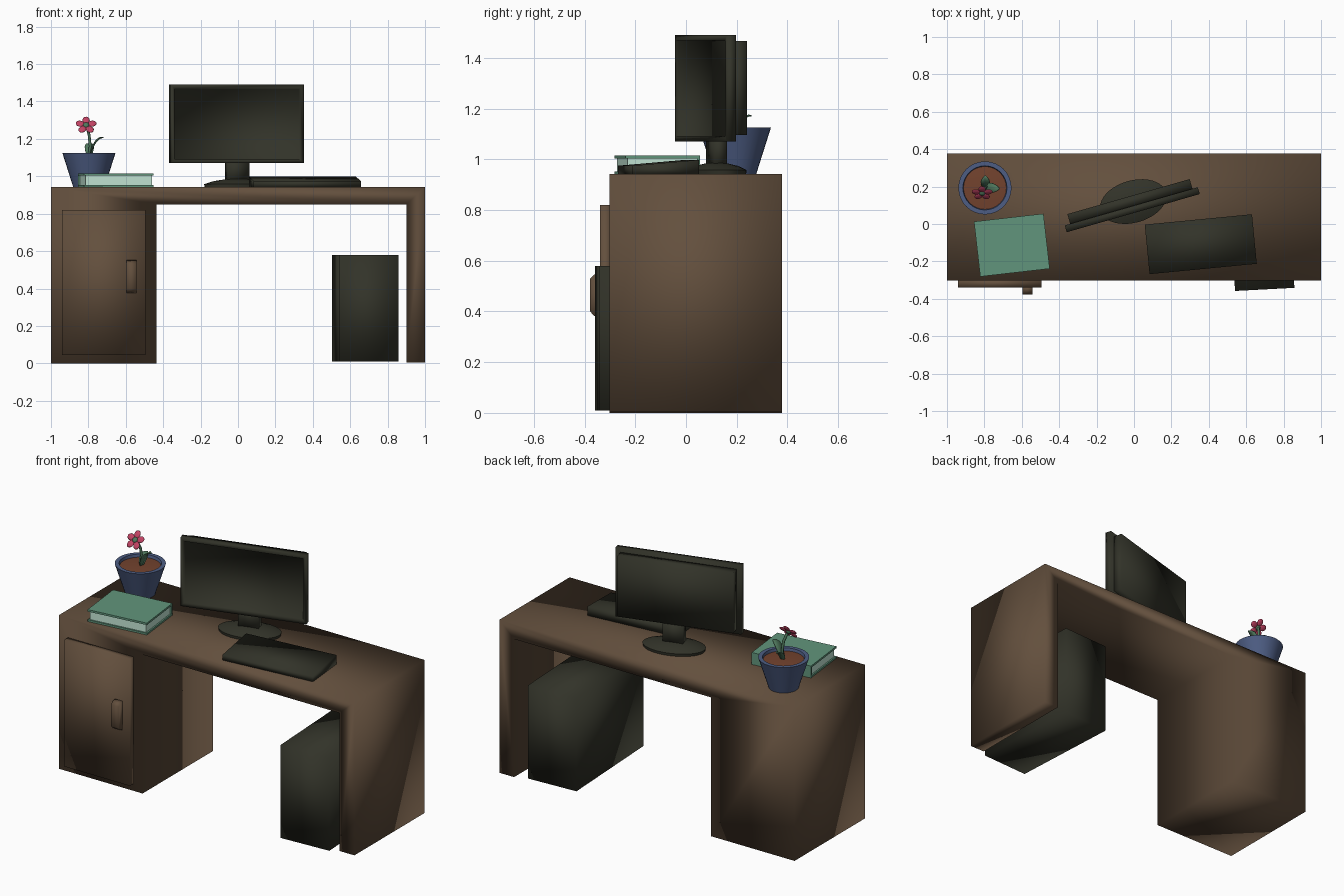
import bpy, bmesh, math
from mathutils import Matrix, Vector

if "Cube" in bpy.data.objects:
    bpy.data.objects.remove(bpy.data.objects["Cube"])


def material(name, *rgb):
    m = bpy.data.materials.new(name)
    m.diffuse_color = (*rgb, 1)
    m.use_nodes = True
    m.node_tree.nodes["Principled BSDF"].inputs["Base Color"].default_value = m.diffuse_color
    return m


WOOD = material("brown_wood", 0.125, 0.079, 0.047)
DARK = material("dark_plastic", 0.032, 0.033, 0.022)
BOOK = material("book_green", 0.12, 0.30, 0.20)
PAGE = material("page_white", 0.55, 0.80, 0.67)
POT = material("pot_blue", 0.075, 0.11, 0.23)
SOIL = material("soil_brown", 0.17, 0.055, 0.027)
LEAF = material("leaf_green", 0.08, 0.19, 0.11)
PINK = material("petal_pink", 0.53, 0.055, 0.125)


def finish(name, bm, mat, frame=Matrix(), smooth=True):
    bmesh.ops.recalc_face_normals(bm, faces=bm.faces)
    me = bpy.data.meshes.new(name)
    bm.to_mesh(me)
    bm.free()
    me.transform(frame)
    me.materials.append(mat)
    for p in me.polygons:
        p.use_smooth = smooth
    ob = bpy.data.objects.new(name, me)
    bpy.context.collection.objects.link(ob)
    return ob


def sharpen(ob, angle=40):
    bpy.ops.object.select_all(action='DESELECT')
    ob.select_set(True)
    bpy.context.view_layer.objects.active = ob
    bpy.ops.object.shade_smooth_by_angle(angle=math.radians(angle))


def prism(name, outline, axis, lo, hi, mat, frame=Matrix(), smooth=True):
    """Extrude a 2D outline along x or y (outline is in the other two axes)."""
    bm = bmesh.new()
    def at(p, d):
        return (d, p[0], p[1]) if axis == 'x' else (p[0], d, p[1])
    a = [bm.verts.new(at(p, lo)) for p in outline]
    b = [bm.verts.new(at(p, hi)) for p in outline]
    bm.faces.new(a)
    bm.faces.new(b[::-1])
    for i in range(len(a)):
        j = (i + 1) % len(a)
        bm.faces.new((a[i], a[j], b[j], b[i]))
    return finish(name, bm, mat, frame, smooth)


def box(name, x, y, z, mat, frame=Matrix(), smooth=True):
    outline = [(x[0], z[0]), (x[1], z[0]), (x[1], z[1]), (x[0], z[1])]
    return prism(name, outline, 'y', y[0], y[1], mat, frame, smooth)


def lathe(name, profile, mat, frame=Matrix(), n=32):
    """Spin (radius, z) points round z; radius 0 makes a pole."""
    bm = bmesh.new()
    rings = []
    for r, z in profile:
        count = n if r > 0 else 1
        rings.append([bm.verts.new((r * math.cos(2 * math.pi * i / n),
                                    r * math.sin(2 * math.pi * i / n), z)) for i in range(count)])
    for a, b in zip(rings, rings[1:]):
        for i in range(n):
            j = (i + 1) % n
            quad = [a[i % len(a)], a[j % len(a)], b[j % len(b)], b[i % len(b)]]
            bm.faces.new(list(dict.fromkeys(quad)))
    ob = finish(name, bm, mat, frame)
    sharpen(ob)
    return ob


def place(x, y, z, deg):
    return Matrix.Translation((x, y, z)) @ Matrix.Rotation(math.radians(deg), 4, 'Z')


# Desk body: cabinet, top and right leg in one profile
prism("desk_body", [(-1, 0), (-0.435, 0), (-0.435, 0.85), (0.9, 0.85), (0.9, 0.005),
                    (1, 0.005), (1, 0.942), (-1, 0.942)], 'y', -0.302, 0.378, WOOD)
box("cabinet_door", (-0.94, -0.495), (-0.34, -0.295), (0.045, 0.82), WOOD)

# Door handle, tapering outwards
prism("door_handle", [(-0.335, 0.374), (-0.362, 0.382), (-0.378, 0.40), (-0.378, 0.53),
                      (-0.362, 0.545), (-0.335, 0.553)], 'x', -0.596, -0.543, WOOD)

# Computer tower under the desk
box("computer_tower", (0, 0.318), (0, 0.70), (0, 0.57), DARK, place(0.54, -0.358, 0.01, 3))

# Monitor: front panel with a recessed screen, back shell, neck and base
mon = place(-0.004, 0.058, 0, 16)
bm = bmesh.new()
bmesh.ops.create_cube(bm, size=1, matrix=Matrix.Translation((0, 0.019, 1.28))
                      @ Matrix.Diagonal((0.74, 0.038, 0.42, 1)))
bm.normal_update()
front = [f for f in bm.faces if f.normal.y < -0.9]
bmesh.ops.inset_region(bm, faces=front, thickness=0.03)
ret = bmesh.ops.inset_region(bm, faces=front, thickness=0.002, depth=-0.012)
finish("monitor_panel", bm, DARK, mon)
box("monitor_back", (-0.34, 0.34), (0.036, 0.092), (1.097, 1.467), DARK, mon)
stand = place(-0.004, 0.12, 0, 16)
box("monitor_neck", (-0.06, 0.06), (-0.026, 0.026), (0.96, 1.11), DARK, stand)
lathe("monitor_base", [(0, 0.941), (0.178, 0.941), (0.182, 0.958), (0.13, 0.974), (0.06, 0.985), (0, 0.987)],
      DARK, stand @ Matrix.Diagonal((1, 0.62, 1, 1)), 40)

# Keyboard wedge, higher at the back
prism("keyboard", [(-0.133, 0.942), (0.133, 0.942), (0.133, 0.998), (-0.133, 0.975)],
      'x', -0.288, 0.288, DARK, place(0.357, -0.108, 0, 5.5))

# Book: covers and spine round a block of pages
book = place(-0.653, -0.113, 0, 6.5)
for part, z in (("lower", (0.942, 0.953)), ("upper", (1.003, 1.015))):
    box("book_cover_" + part, (-0.187, 0.187), (-0.148, 0.148), z, BOOK, book, False)
box("book_spine", (-0.187, 0.187), (0.137, 0.148), (0.952, 1.004), BOOK, book, False)
box("book_pages", (-0.178, 0.178), (-0.139, 0.138), (0.952, 1.004), PAGE, book, False)

# Flower pot and soil
pot = Matrix.Translation((-0.797, 0.193, 0))
lathe("flower_pot", [(0, 0.942), (0.084, 0.942), (0.142, 1.125), (0.118, 1.125), (0.112, 1.095), (0, 1.095)], POT, pot)
lathe("soil", [(0.114, 1.09), (0.116, 1.108), (0.06, 1.113), (0, 1.114)], SOIL, pot)

# Stem: bevelled curve up to the flower
head = Vector((-0.812, 0.165, 1.273))
cu = bpy.data.curves.new("stem", 'CURVE')
cu.dimensions = '3D'
cu.bevel_depth = 0.008
cu.bevel_resolution = 2
cu.use_fill_caps = True
sp = cu.splines.new('POLY')
path = [(-0.797, 0.195, 1.10), (-0.79, 0.198, 1.16), (-0.796, 0.193, 1.22), (-0.808, 0.175, 1.265)]
sp.points.add(len(path) - 1)
for p, co in zip(sp.points, path):
    p.co = (*co, 1)
cu.materials.append(LEAF)
bpy.context.collection.objects.link(bpy.data.objects.new("stem", cu))


# Leaves: creased blades along an arched midrib
def leaf(name, direction, reach, rise, width):
    d = Vector((*direction, 0)).normalized()
    side = Vector((-d.y, d.x, 0))
    root = Vector((-0.795, 0.196, 1.105))
    bm = bmesh.new()
    rows = []
    for i in range(7):
        t = i / 6
        c = root + d * reach * t ** 1.3 + Vector((0, 0, rise * math.sin(t * math.pi / 2)))
        w = width * math.sin(math.pi * (0.1 + 0.88 * t)) ** 0.8
        lift = Vector((0, 0, 0.25 * w))
        rows.append([bm.verts.new(c + side * w + lift), bm.verts.new(c), bm.verts.new(c - side * w + lift)])
    for a, b in zip(rows, rows[1:]):
        for k in (0, 1):
            bm.faces.new((a[k], a[k + 1], b[k + 1], b[k]))
    ob = finish(name, bm, LEAF)
    ob.modifiers.new("thickness", 'SOLIDIFY').thickness = 0.005


leaf("leaf_right", (1, -0.1), 0.075, 0.105, 0.026)
leaf("leaf_back", (0.0, 1), 0.062, 0.07, 0.024)

# Flower: five petals round a centre, tilted up at the front
tilt = Matrix.Translation(head) @ Matrix.Rotation(math.radians(52), 4, 'X')
for i in range(5):
    bm = bmesh.new()
    turn = Matrix.Rotation(math.radians(90 + 72 * i), 4, 'Z')
    bmesh.ops.create_uvsphere(bm, u_segments=12, v_segments=8, radius=1,
                              matrix=turn @ Matrix.Translation((0.034, 0, 0))
                              @ Matrix.Diagonal((0.024, 0.020, 0.007, 1)))
    finish(f"petal_{i + 1}", bm, PINK, tilt)
bm = bmesh.new()
bmesh.ops.create_uvsphere(bm, u_segments=12, v_segments=8, radius=1,
                          matrix=Matrix.Diagonal((0.017, 0.017, 0.012, 1)))
finish("flower_centre", bm, LEAF, tilt)
